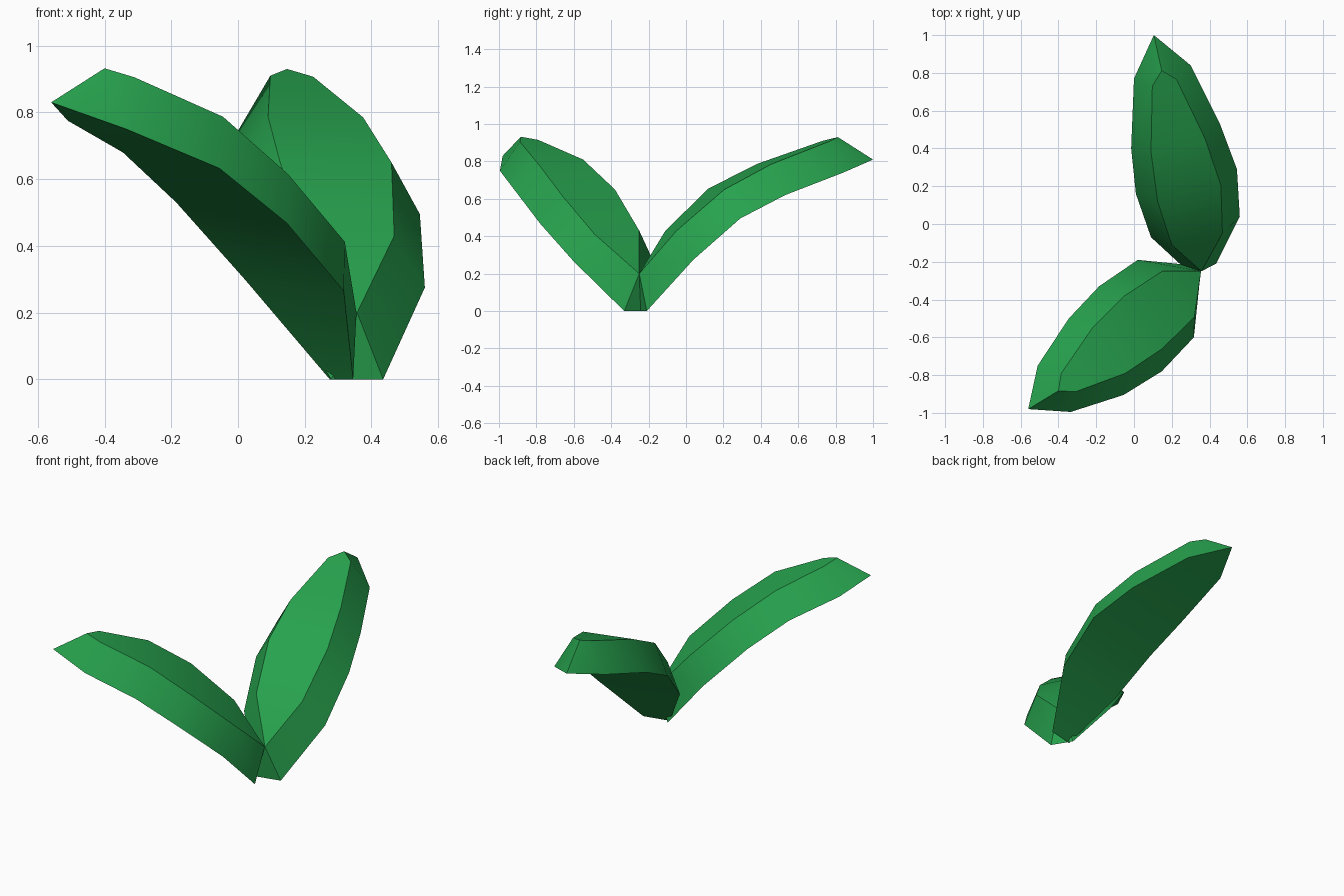
import bpy, bmesh, math

green = bpy.data.materials.new("leaf green")
green.diffuse_color = (0.02, 0.36, 0.075, 1)


def leaf(name, root, crown, tip, stations):
    """Thick bent leaf. Each station is a cross-section:
    lower left, upper left, upper right, lower right.
    root = (upper point, left foot, right foot); crown = end of the top face."""
    bm = bmesh.new()
    v = bm.verts.new
    top, foot_l, foot_r = (v(p) for p in root)
    rings = [(foot_l, top, top, foot_r)]
    rings += [tuple(v(p) for p in s) for s in stations]
    c, t = v(crown), v(tip)
    rings.append((t, c, c, t))

    # Bridge neighbouring cross-sections, dropping collapsed corners
    for a, b in zip(rings, rings[1:]):
        for i in range(4):
            j = (i + 1) % 4
            corners = list(dict.fromkeys((a[i], a[j], b[j], b[i])))
            bm.faces.new(corners)
    # Stalk end
    bm.faces.new((foot_l, foot_r, top))
    bmesh.ops.recalc_face_normals(bm, faces=bm.faces)

    mesh = bpy.data.meshes.new(name)
    bm.to_mesh(mesh)
    bm.free()
    mesh.materials.append(green)
    ob = bpy.data.objects.new(name, mesh)
    bpy.context.collection.objects.link(ob)
    bpy.ops.object.select_all(action='DESELECT')
    ob.select_set(True)
    bpy.context.view_layer.objects.active = ob
    bpy.ops.object.shade_smooth_by_angle(angle=math.radians(35))


# Leaf reaching to the back
leaf("back_leaf",
     ((0.357, -0.25, 0.2), (0.28, -0.245, 0), (0.435, -0.21, 0)),
     (0.147, 0.812, 0.93), (0.105, 1.0, 0.81),
     [((0.09, -0.07, 0.28), (0.20, -0.11, 0.43), (0.468, -0.05, 0.43), (0.56, 0.04, 0.275)),
      ((0.01, 0.16, 0.50), (0.125, 0.12, 0.655), (0.46, 0.205, 0.65), (0.545, 0.29, 0.495)),
      ((-0.015, 0.40, 0.62), (0.09, 0.38, 0.787), (0.375, 0.455, 0.785), (0.455, 0.53, 0.62)),
      ((0.0, 0.77, 0.745), (0.097, 0.73, 0.91), (0.225, 0.765, 0.907), (0.30, 0.84, 0.74))])

# Leaf reaching to the front left
leaf("front_leaf",
     ((0.355, -0.25, 0.2), (0.345, -0.33, 0), (0.275, -0.215, 0)),
     (-0.40, -0.883, 0.932), (-0.56, -0.98, 0.83),
     [((0.317, -0.60, 0.265), (0.32, -0.49, 0.412), (0.15, -0.25, 0.43), (0.02, -0.19, 0.30)),
      ((0.147, -0.78, 0.468), (0.15, -0.66, 0.615), (-0.05, -0.38, 0.65), (-0.185, -0.33, 0.53)),
      ((-0.055, -0.905, 0.632), (-0.045, -0.79, 0.787), (-0.22, -0.55, 0.81), (-0.345, -0.50, 0.68)),
      ((-0.335, -0.995, 0.75), (-0.31, -0.888, 0.905), (-0.385, -0.79, 0.915), (-0.51, -0.75, 0.775))])
